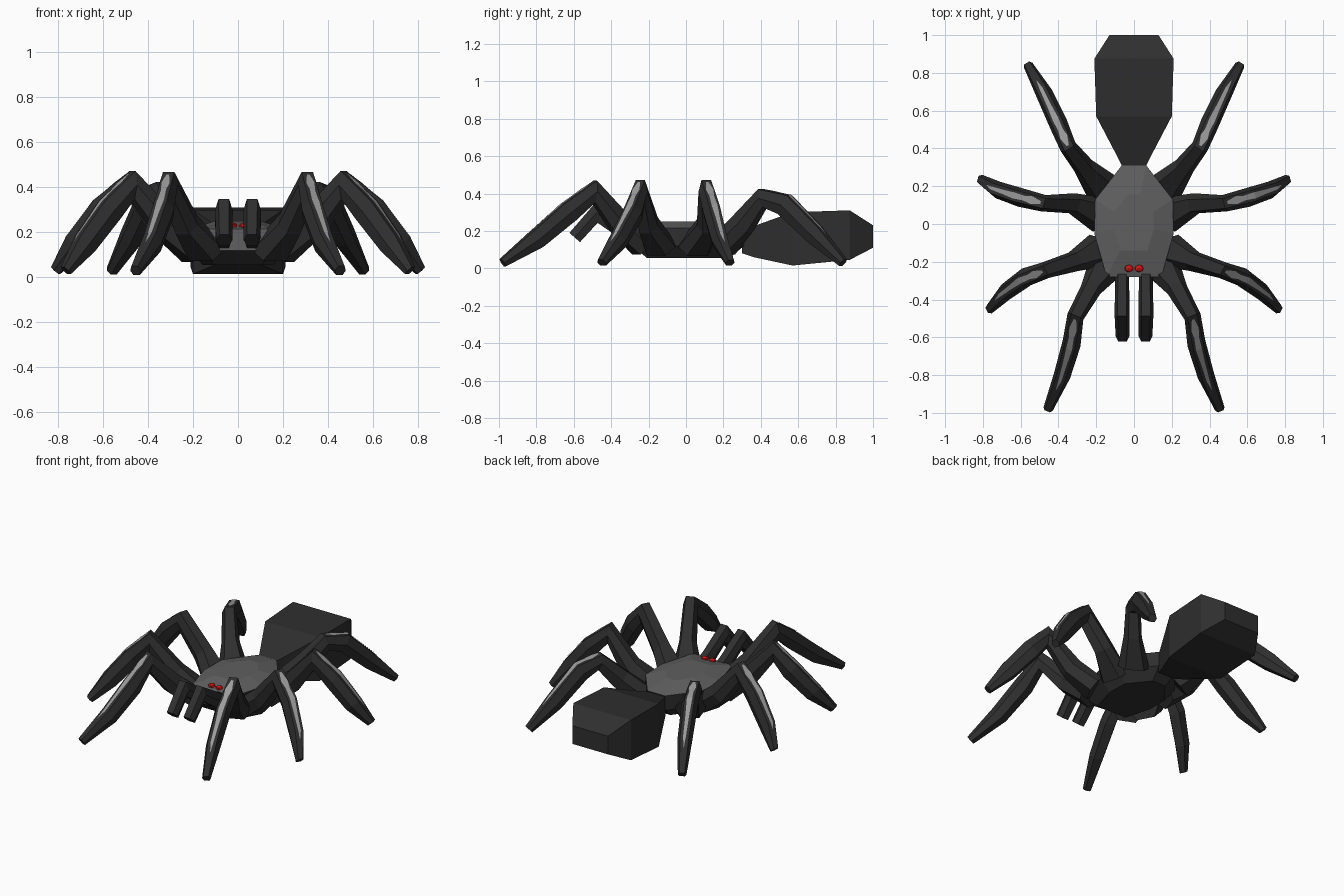
import bpy, bmesh
from mathutils import Vector

cube = bpy.data.objects.get("Cube")
if cube:
    bpy.data.objects.remove(cube, do_unlink=True)


def material(name, color):
    m = bpy.data.materials.new(name)
    m.use_nodes = True
    m.diffuse_color = (*color, 1)
    m.node_tree.nodes["Principled BSDF"].inputs["Base Color"].default_value = (*color, 1)
    return m


BLACK = material("charcoal", (0.028, 0.028, 0.028))
GRAY = material("shell gray", (0.115, 0.115, 0.115))
LIGHT = material("stripe gray", (0.33, 0.33, 0.33))
RED = material("eye red", (0.6, 0.008, 0.008))


def finish(name, bm, *mats):
    mesh = bpy.data.meshes.new(name)
    bm.to_mesh(mesh)
    bm.free()
    for m in mats:
        mesh.materials.append(m)
    ob = bpy.data.objects.new(name, mesh)
    bpy.context.collection.objects.link(ob)
    return ob


def loft(name, rings, *mats, rule=None):
    """Skin a list of closed rings and cap both ends."""
    bm = bmesh.new()
    loops = [[bm.verts.new(p) for p in ring] for ring in rings]
    n = len(loops[0])
    for a, b in zip(loops, loops[1:]):
        for i in range(n):
            j = (i + 1) % n
            bm.faces.new((a[i], a[j], b[j], b[i]))
    bm.faces.new(loops[0])
    bm.faces.new(loops[-1])
    bmesh.ops.recalc_face_normals(bm, faces=bm.faces)
    bm.normal_update()
    if rule:
        for f in bm.faces:
            f.material_index = rule(f)
    return finish(name, bm, *mats)


def limb_rings(path, widths, heights):
    """Six-sided sections with a flat top, mitred along the path."""
    pts = [Vector(p) for p in path]
    flat = pts[-1] - pts[0]
    side = Vector((flat.y, -flat.x, 0)).normalized()
    rings = []
    for i, p in enumerate(pts):
        before = (p - pts[max(i - 1, 0)]).normalized()
        after = (pts[min(i + 1, len(pts) - 1)] - p).normalized()
        tangent = (before + after).normalized()
        up = side.cross(tangent).normalized()
        miter = 1 / max(0.65, tangent.dot(after if after.length else before))
        s = side * widths[i] / 2
        u = up * heights[i] / 2 * miter
        rings.append([p + s * a + u * b for a, b in
                      ((0.6, 1), (1, 0), (0.6, -1), (-0.6, -1), (-1, 0), (-0.6, 1))])
    return rings


def stripe(name, rings, stations):
    """Thin strip lying on the flat top of a limb: (ring, fraction, relative width)."""
    bm = bmesh.new()
    rows = []
    for k, t, w in stations:
        a = rings[k][0].lerp(rings[k + 1][0], t)
        b = rings[k][5].lerp(rings[k + 1][5], t)
        lift = (rings[k + 1][0] - rings[k][0]).cross(b - a).normalized() * 0.004
        lift *= 1 if lift.z > 0 else -1
        rows.append([bm.verts.new(a.lerp(b, 0.5 + s * w / 2) + lift) for s in (-1, 1)])
    for (a, b), (c, d) in zip(rows, rows[1:]):
        f = bm.faces.new((a, b, d, c))
        f.normal_update()
        if f.normal.z < 0:
            f.normal_flip()
    finish(name, bm, LIGHT)


# Body with a gray shell on top
half = [(0.065, 0.31), (0.205, 0.13), (0.21, -0.05), (0.145, -0.28)]
outline = half + [(-x, y) for x, y in reversed(half)]
levels = [(0.75, 0.055), (1, 0.12), (1, 0.215), (0.5, 0.25)]
loft("body", [[(x * s, y * s, z) for x, y in outline] for s, z in levels], BLACK, GRAY,
     rule=lambda f: int(f.normal.z > 0.5 or (f.normal.y < -0.8 and f.calc_center_median().z > 0.13)))

# Boxy abdomen: y, half width, bottom, top
sections = [(0.3, 0.06, 0.08, 0.205), (0.36, 0.09, 0.06, 0.225), (0.57, 0.2, 0.015, 0.3),
            (0.875, 0.21, 0.045, 0.31), (1.0, 0.13, 0.11, 0.23)]
loft("abdomen", [[(-w, y, lo), (w, y, lo), (w, y, hi), (-w, y, hi)]
                 for y, w, lo, hi in sections], BLACK)

# Legs: hip, thigh, knee, shin, ankle, foot
LEGS = {
    "front": [(0.15, -0.23, 0.12), (0.23, -0.35, 0.235), (0.31, -0.49, 0.41),
              (0.33, -0.63, 0.3), (0.38, -0.8, 0.155), (0.455, -0.98, 0.03)],
    "mid_front": [(0.19, -0.14, 0.115), (0.32, -0.2, 0.23), (0.47, -0.245, 0.41),
                  (0.57, -0.28, 0.3), (0.68, -0.36, 0.15), (0.765, -0.45, 0.03)],
    "mid_back": [(0.19, 0.05, 0.115), (0.33, 0.11, 0.23), (0.48, 0.11, 0.41),
                 (0.6, 0.14, 0.3), (0.72, 0.18, 0.15), (0.81, 0.235, 0.03)],
    "back": [(0.17, 0.2, 0.12), (0.27, 0.31, 0.245), (0.35, 0.41, 0.375),
             (0.4, 0.53, 0.34), (0.475, 0.69, 0.18), (0.56, 0.84, 0.03)],
}
WIDTHS = [0.19, 0.11, 0.09, 0.1, 0.09, 0.052]
HEIGHTS = [0.12, 0.12, 0.085, 0.11, 0.1, 0.046]
STRIPE = [(2, 0.1, 0.25), (2, 0.4, 0.75), (2, 0.65, 0.45), (3, 0, 0.55),
          (3, 0.45, 0.4), (4, 0, 0.32), (4, 0.3, 0.04)]

for sign, label in ((1, "left"), (-1, "right")):
    for part, path in LEGS.items():
        rings = limb_rings([(x * sign, y, z) for x, y, z in path], WIDTHS, HEIGHTS)
        loft(f"{label}_{part}_leg", rings, BLACK)
        stripe(f"{label}_{part}_leg_stripe", rings, STRIPE)

    # Feelers at the mouth
    x = 0.063 * sign
    feeler = [(x, -0.24, 0.16), (x, -0.33, 0.2), (x, -0.48, 0.295), (x * 0.97, -0.595, 0.165)]
    loft(f"{label}_feeler", limb_rings(feeler, [0.075, 0.075, 0.08, 0.072],
                                       [0.085, 0.09, 0.08, 0.075]), BLACK)

    # Eyes
    bm = bmesh.new()
    bmesh.ops.create_icosphere(bm, subdivisions=1, radius=0.026)
    bmesh.ops.scale(bm, vec=(1, 0.85, 0.6), verts=bm.verts)
    bmesh.ops.translate(bm, vec=(0.027 * sign, -0.235, 0.23), verts=bm.verts)
    finish(f"{label}_eye", bm, RED)
